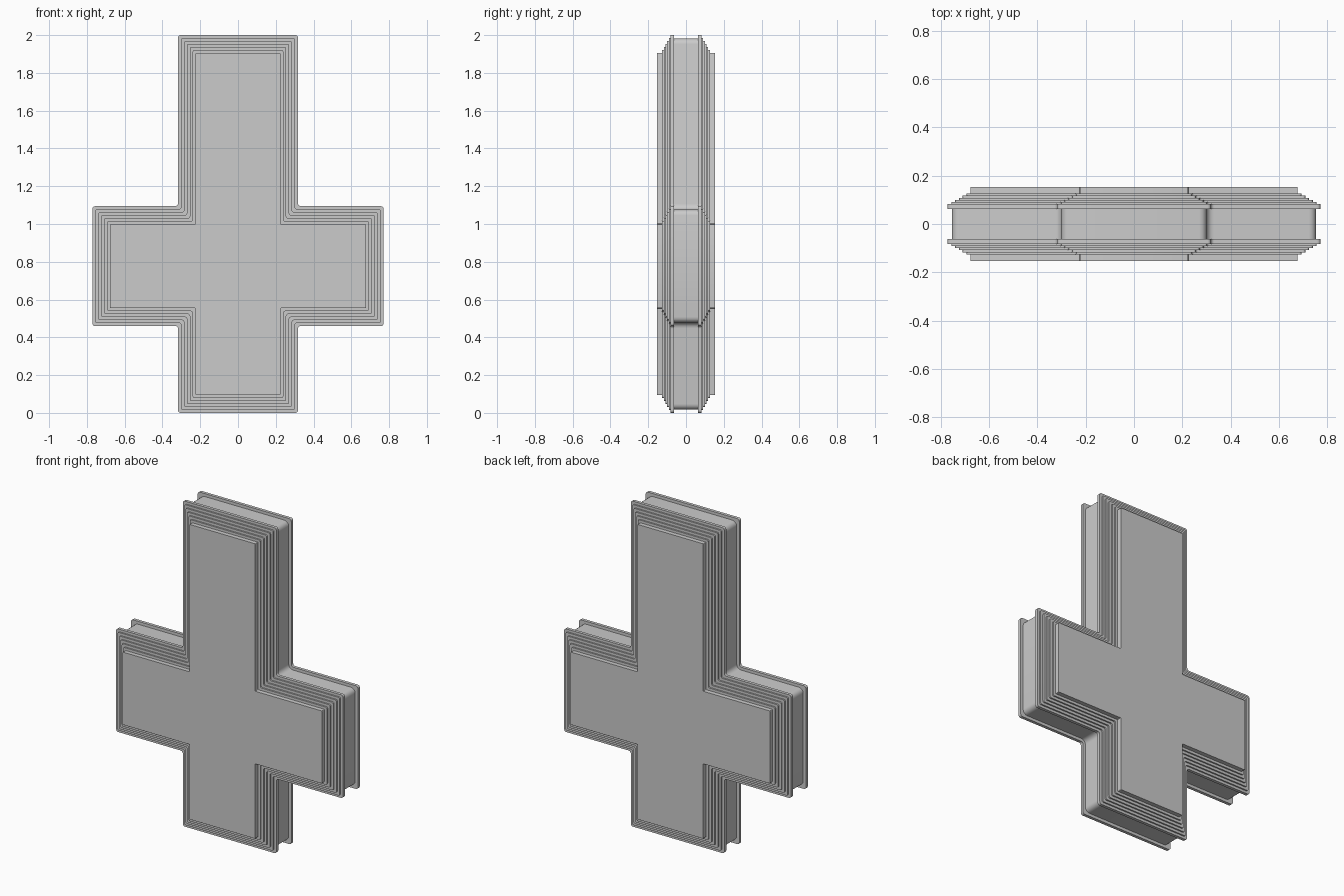
import bpy, math

if "Cube" in bpy.data.objects:
    bpy.data.objects.remove(bpy.data.objects["Cube"])

D = 0.094                       # inset of the face panel from the outer rim
STEPS = 5                       # thin steps between rim and panel
CORE_IN = 0.018                 # inset of the recessed core
Y_CORE, Y_RIM, Y_STEP, Y_FACE = 0.063, 0.082, 0.126, 0.153


def cross_ring(inset, radius, y, seg=4):
    """Cross outline, inset from the outer size, with filleted corners."""
    w, l = 0.318 - inset, 0.771 - inset
    z0, z1, z2, z3 = inset, 0.46 + inset, 1.094 - inset, 2.0 - inset
    half = [(w, z0), (w, z1), (l, z1), (l, z2), (w, z2), (w, z3)]
    pts = half + [(-x, z) for x, z in reversed(half)]
    ring, n = [], len(pts)

    def unit(a, b):
        length = math.dist(a, b)
        return (b[0] - a[0]) / length, (b[1] - a[1]) / length

    for i, p in enumerate(pts):
        u, v = unit(p, pts[i - 1]), unit(p, pts[(i + 1) % n])
        for k in range(seg + 1):
            t = math.pi / 2 * k / seg
            a, b = radius * (1 - math.sin(t)), radius * (1 - math.cos(t))
            ring.append((p[0] + u[0] * a + v[0] * b, y, p[1] + u[1] * a + v[1] * b))
    return ring


def loft(name, rings, cap_front=False, cap_back=False):
    """Skin rings ordered from front (-y) to back (+y)."""
    n = len(rings[0])
    verts = [v for r in rings for v in r]
    faces = []
    for r in range(len(rings) - 1):
        a, b = r * n, (r + 1) * n
        for i in range(n):
            j = (i + 1) % n
            faces.append((a + i, b + i, b + j, a + j))
    if cap_front:
        faces.append(tuple(range(n)))
    if cap_back:
        faces.append(tuple(reversed(range(len(verts) - n, len(verts)))))
    mesh = bpy.data.meshes.new(name)
    mesh.from_pydata(verts, [], faces)
    obj = bpy.data.objects.new(name, mesh)
    bpy.context.collection.objects.link(obj)
    bpy.ops.object.select_all(action='DESELECT')
    obj.select_set(True)
    bpy.context.view_layer.objects.active = obj
    bpy.ops.object.shade_smooth_by_angle(angle=math.radians(35))
    return obj


# Recessed core band between the two rims
loft("core_band", [cross_ring(CORE_IN, 0.03, y) for y in (-Y_CORE, Y_CORE)])

# Layers from the rim outwards: (inset, corner radius, y start, y end)
layers = [(0, 0.014, Y_CORE, Y_RIM)]
h = (Y_STEP - Y_RIM) / STEPS
for s in range(STEPS):
    layers.append((D * (s + 1) / (STEPS + 1), 0.01, Y_RIM + s * h, Y_RIM + (s + 1) * h))
layers.append((D, 0.004, Y_STEP, Y_FACE))

# Stepped faces, front and back
for name, side in (("front_stepped_face", -1), ("back_stepped_face", 1)):
    rings = [cross_ring(CORE_IN, 0.03, side * Y_CORE)]
    for inset, radius, ya, yb in layers:
        rings += [cross_ring(inset, radius, side * ya), cross_ring(inset, radius, side * yb)]
    if side < 0:
        rings.reverse()
    loft(name, rings, cap_front=side < 0, cap_back=side > 0)
